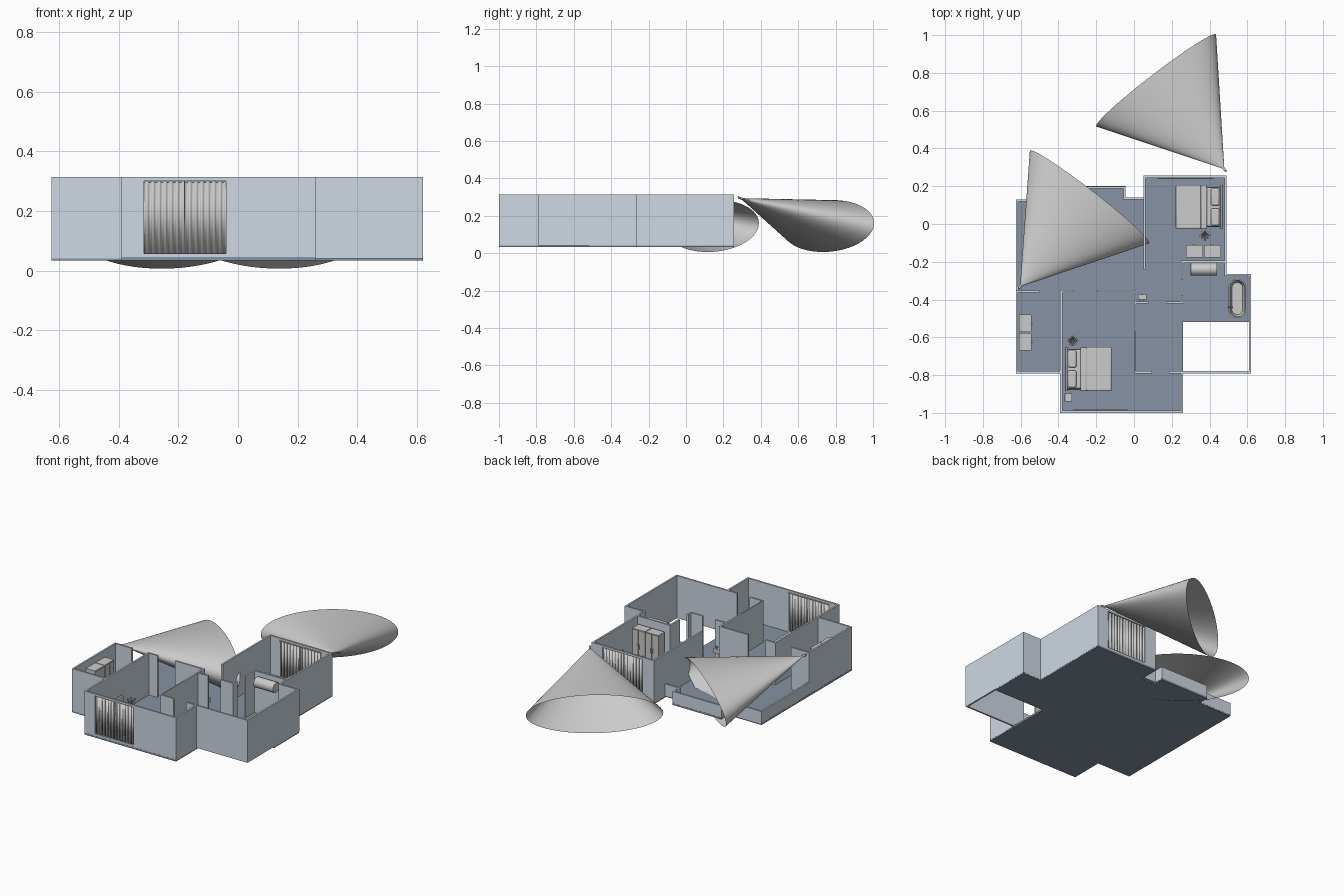
import bpy, bmesh, math
from mathutils import Vector, Matrix

if "Cube" in bpy.data.objects:
    bpy.data.objects.remove(bpy.data.objects["Cube"])

F, TOP, LOW, T = 0.045, 0.313, 0.12, 0.011   # floor top, wall top, parapet top, thickness


def material(name, rgb):
    m = bpy.data.materials.new(name)
    m.diffuse_color = (*rgb, 1)
    m.use_nodes = True
    m.node_tree.nodes["Principled BSDF"].inputs["Base Color"].default_value = m.diffuse_color
    return m


WALL = material("wall_blue", (0.62, 0.69, 0.77))
FLOOR = material("floor_slate", (0.24, 0.29, 0.37))


def finish(name, bm, mat=None, smooth=False, bevel=0, segs=3):
    me = bpy.data.meshes.new(name)
    bmesh.ops.recalc_face_normals(bm, faces=bm.faces)
    bm.to_mesh(me)
    bm.free()
    ob = bpy.data.objects.new(name, me)
    bpy.context.collection.objects.link(ob)
    if mat:
        me.materials.append(mat)
    if bevel:
        b = ob.modifiers.new("round", 'BEVEL')
        b.width, b.segments = bevel, segs
    if smooth:
        bpy.ops.object.select_all(action='DESELECT')
        ob.select_set(True)
        bpy.context.view_layer.objects.active = ob
        bpy.ops.object.shade_smooth_by_angle(angle=math.radians(40))
    return ob


def add_box(bm, x0, x1, y0, y1, z0, z1):
    m = Matrix.Translation(((x0 + x1) / 2, (y0 + y1) / 2, (z0 + z1) / 2))
    bmesh.ops.create_cube(bm, size=1, matrix=m @ Matrix.Diagonal((abs(x1 - x0), abs(y1 - y0), z1 - z0, 1)))


def box(name, *dims, **kw):
    bm = bmesh.new()
    add_box(bm, *dims)
    return finish(name, bm, **kw)


def add_cyl(bm, a, b, r1, r2=None, n=24, caps=True):
    a, b = Vector(a), Vector(b)
    rot = (b - a).to_track_quat('Z', 'Y').to_matrix().to_4x4()
    bmesh.ops.create_cone(bm, cap_ends=caps, segments=n, radius1=r1, radius2=r1 if r2 is None else r2,
                          depth=(b - a).length, matrix=Matrix.Translation((a + b) / 2) @ rot)


def walls(name, segs, z1=TOP):
    # each segment is an axis-aligned centreline x0, y0, x1, y1
    bm = bmesh.new()
    h = T / 2
    for x0, y0, x1, y1 in segs:
        add_box(bm, min(x0, x1) - h, max(x0, x1) + h, min(y0, y1) - h, max(y0, y1) + h, F - 0.004, z1)
    return finish(name, bm, WALL)


def path(pts):
    return [(*a, *b) for a, b in zip(pts, pts[1:])]


# floor slab, leaving the light well open
outline = [(-.39, -1), (.26, -1), (.26, -.52), (.62, -.52), (.62, -.265), (.49, -.265), (.49, .257), (.05, .257),
           (.05, .13), (-.045, .13), (-.045, .2), (-.39, .2), (-.39, .13), (-.626, .13), (-.626, -.79), (-.39, -.79)]
bm = bmesh.new()
face = bm.faces.new([bm.verts.new((x, y, .033)) for x, y in outline])
ext = bmesh.ops.extrude_face_region(bm, geom=[face])
bmesh.ops.translate(bm, vec=(0, 0, F - .033), verts=[v for v in ext["geom"] if isinstance(v, bmesh.types.BMVert)])
finish("floor", bm, FLOOR)

# outer walls and terrace parapet
walls("outer_walls_front", path([(-.035, -.994), (.255, -.994), (.255, -.785), (.615, -.785), (.615, -.27),
                                 (.485, -.27), (.485, .25), (.42, .25)]))
walls("outer_walls_left", path([(-.32, -.994), (-.385, -.994), (-.385, -.785), (-.62, -.785), (-.62, -.358)]))
walls("outer_wall_back", path([(.125, .25), (.055, .25), (.055, -.235)]))
walls("terrace_parapet", path([(.05, .135), (-.05, .135), (-.05, .194), (-.385, .194), (-.385, .125), (-.62, .125),
                               (-.62, -.358)]), LOW)

# interior partitions with door gaps
walls("partitions", [(-.62, -.358, -.505, -.358), (-.385, -.355, -.325, -.355), (-.19, -.355, .005, -.355),
                     (-.385, -.355, -.385, -.785), (.005, -.355, .005, -.56), (.005, -.415, .075, -.415),
                     (.175, -.415, .255, -.415), (.255, -.2, .485, -.2), (.255, -.2, .255, -.29),
                     (.255, -.385, .255, -.415), (.01, -.785, .09, -.785), (.19, -.785, .255, -.785)])
box("thin_partition", .002, .008, -.785, -.56, F, TOP, mat=WALL)


# windows: sill, lintel and a pair of pleated curtains
def window(name, x0, x1, y, inward):
    bm = bmesh.new()
    add_box(bm, x0, x1, y - T / 2, y + T / 2, F - .004, .057)
    add_box(bm, x0, x1, y - T / 2, y + T / 2, .3, TOP)
    finish(name + "_surround", bm, WALL)
    bm = bmesh.new()
    mid, n = (x0 + x1) / 2, 48
    for a, b in ((x0, mid - .001), (mid + .001, x1)):
        rows = []
        for i in range(n + 1):
            x = a + (b - a) * i / n
            yy = y + inward * .004 + .0045 * math.sin(i / n * 7 * 2 * math.pi)
            rows.append([bm.verts.new((x, yy, z)) for z in (.057, .3)])
        for p, q in zip(rows, rows[1:]):
            bm.faces.new((p[0], q[0], q[1], p[1]))
    ob = finish(name + "_curtains", bm, smooth=True)
    ob.modifiers.new("cloth", 'SOLIDIFY').thickness = .002
    bm = bmesh.new()
    add_cyl(bm, (x0, y + inward * .008, .298), (x1, y + inward * .008, .298), .003, n=10)
    finish(name + "_rail", bm, smooth=True)


window("front_window", -.32, -.035, -.994, 1)
window("back_window", .125, .42, .25, -1)


# beds: d points from foot to head
def bed(name, head, yc, d):
    def part(label, u0, u1, v0, v1, z0, z1, bev):
        xs = sorted((head - d * u0, head - d * u1))
        box(f"{name}_{label}", *xs, yc + v0, yc + v1, z0, z1, smooth=True, bevel=bev)
    part("headboard", 0, .012, -.117, .117, F, .165, .004)
    part("frame", .01, .243, -.107, .107, F, .075, .003)
    part("mattress", .012, .24, -.104, .104, .075, .108, .01)
    part("duvet", .085, .247, -.117, .117, .066, .115, .008)
    part("folded_edge", .082, .115, -.116, .116, .1, .12, .006)
    for i, s in enumerate((-1, 1)):
        part(f"pillow_{i}", .016, .06, s * .053 - .046, s * .053 + .046, .106, .128, .01)


bed("back_bed", .468, .09, 1)
bed("front_bed", -.365, -.768, -1)


# potted plants beside the beds
def plant(name, x, y):
    bm = bmesh.new()
    add_cyl(bm, (x, y, F), (x, y, .085), .011, .016, 16)
    for i in range(8):
        a = i * math.pi / 4
        r, z = (.022, .135) if i % 2 else (.025, .115)
        add_cyl(bm, (x, y, .083), (x + r * math.cos(a), y + r * math.sin(a), z), .003, .006, 6)
    finish(name, bm)


plant("back_plant", .375, -.06)
plant("front_plant", -.325, -.617)
box("nightstand", -.367, -.327, -.94, -.897, F, .1, bevel=.002)


# wardrobes: two cabinets in a row, each with door seams and knobs
def wardrobe(name, x0, x1, y0, y1, side):
    bm = bmesh.new()
    add_box(bm, x0, x1, y0, y1, F, .272)
    if side == 'y':
        xm = (x0 + x1) / 2
        for a, b in ((x0 + .002, xm - .001), (xm + .001, x1 - .002)):
            add_box(bm, a, b, y1, y1 + .003, F + .01, .268)
        for s in (-1, 1):
            add_box(bm, xm + s * .007 - .002, xm + s * .007 + .002, y1 + .003, y1 + .007, .15, .18)
    else:
        ym = (y0 + y1) / 2
        for a, b in ((y0 + .002, ym - .001), (ym + .001, y1 - .002)):
            add_box(bm, x1, x1 + .003, a, b, F + .01, .268)
        for s in (-1, 1):
            add_box(bm, x1 + .003, x1 + .007, ym + s * .007 - .002, ym + s * .007 + .002, .15, .18)
    finish(name, bm)


for i in range(2):
    wardrobe(f"bedroom_wardrobe_{i}", .275 + .095 * i, .365 + .095 * i, -.177, -.113, 'y')
    wardrobe(f"side_wardrobe_{i}", -.61, -.545, -.67 + .098 * i, -.577 + .098 * i, 'x')

# wall-hung water heater
bm = bmesh.new()
add_cyl(bm, (.3, -.24, .265), (.44, -.24, .265), .033, n=32)
finish("water_heater", bm, smooth=True, bevel=.003)

# bathtub: capsule outline stepped up, over the rim and down into the basin
bm = bmesh.new()
rings = []
for r, z in ((.038, F), (.043, .08), (.047, .118), (.047, .123), (.04, .123), (.036, .09), (.028, .065)):
    ring = []
    for i in range(32):
        a = 2 * math.pi * (i + .5) / 32
        off = .057 if math.sin(a) > 0 else -.057
        ring.append(bm.verts.new((.547 + r * math.cos(a), -.395 + off + r * math.sin(a), z)))
    rings.append(ring)
for p, q in zip(rings, rings[1:]):
    for i in range(32):
        j = (i + 1) % 32
        bm.faces.new((p[i], p[j], q[j], q[i]))
bm.faces.new(rings[0])
bm.faces.new(rings[-1])
finish("bathtub", bm, smooth=True)
bm = bmesh.new()
add_cyl(bm, (.498, -.44, F), (.498, -.44, .15), .004, n=12)
add_cyl(bm, (.498, -.44, .148), (.525, -.44, .148), .004, n=12)
finish("bath_tap", bm, smooth=True)

# small washbasin
bm = bmesh.new()
add_box(bm, .02, .066, -.4, -.37, .12, .15)
add_box(bm, .035, .05, -.408, -.395, F, .12)
add_cyl(bm, (.043, -.372, .15), (.043, -.372, .17), .004, n=10)
finish("washbasin", bm, bevel=.002)


# surveillance cameras with open, flattened view cones
def camera(name, tip, centre):
    tip, centre = Vector(tip), Vector(centre)
    d = (centre - tip).normalized()
    u = d.cross(Vector((0, 0, 1))).normalized()
    v = u.cross(d)
    bm = bmesh.new()
    n = 64
    near, far = [], []
    for i in range(n):
        a = 2 * math.pi * i / n
        e = u * .4 * math.cos(a) + v * .143 * math.sin(a)
        near.append(bm.verts.new(tip + e * .015))
        far.append(bm.verts.new(centre + e))
    for i in range(n):
        j = (i + 1) % n
        bm.faces.new((near[i], near[j], far[j], far[i]))
    finish(name + "_view_cone", bm, smooth=True)
    bm = bmesh.new()
    add_cyl(bm, tip - d * .02, tip + d * .005, .006, n=16)
    add_cyl(bm, tip - d * .012, tip - d * .025 + Vector((0, 0, .005)), .003, n=8)
    finish(name + "_body", bm, smooth=True)


camera("outdoor_camera", (.473, .297, .292), (.117, .76, .145))
camera("terrace_camera", (-.598, -.325, .292), (-.235, .143, .145))
